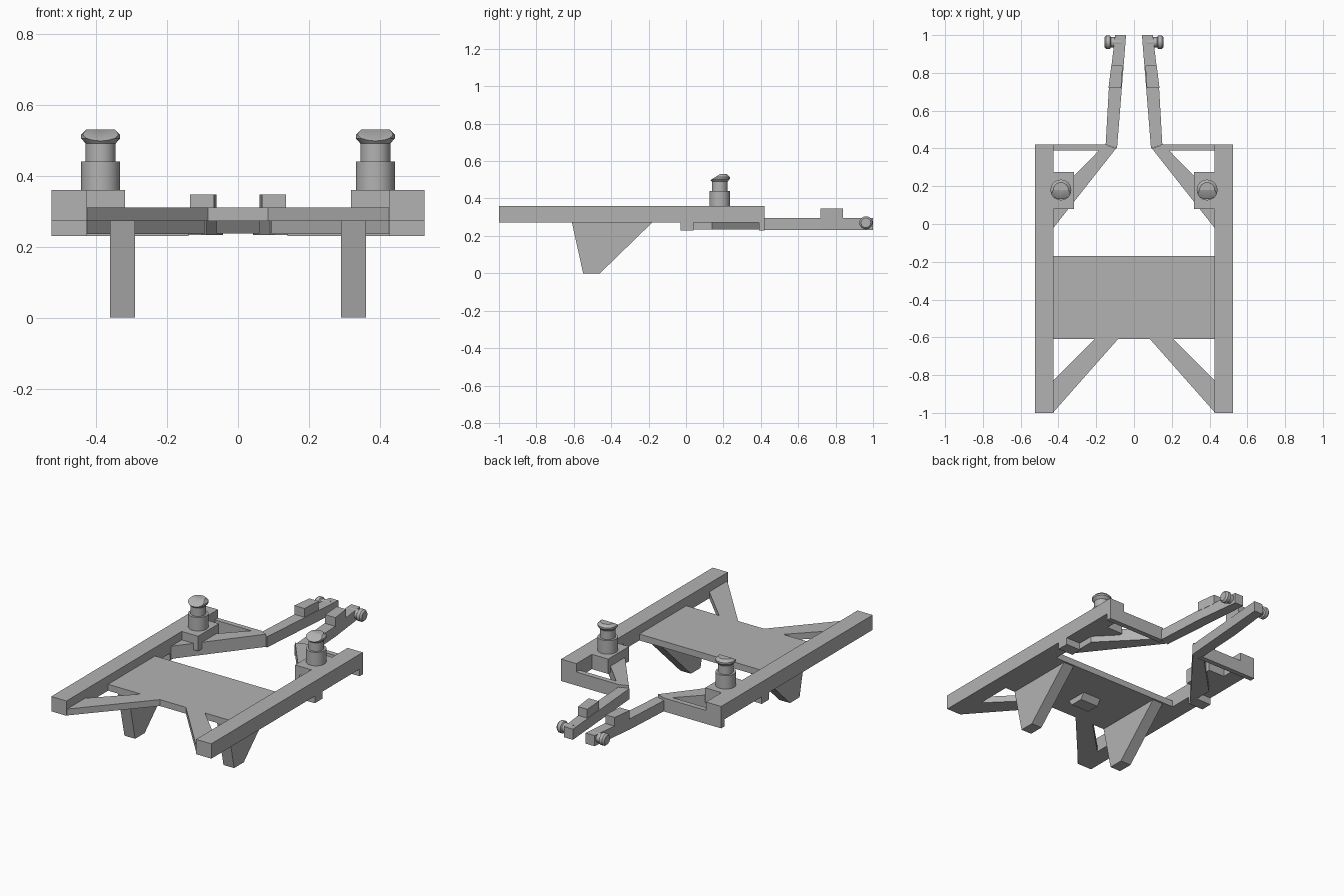
import bpy, bmesh, math
from mathutils import Vector, Matrix

cube = bpy.data.objects.get("Cube")
if cube:
    bpy.data.objects.remove(cube)

grey = bpy.data.materials.new("plain grey")
grey.use_nodes = True
colour = (0.45, 0.45, 0.45, 1)
grey.diffuse_color = colour
grey.node_tree.nodes["Principled BSDF"].inputs["Base Color"].default_value = colour


def finish(name, bm, mirror=True, smooth=False):
    bmesh.ops.recalc_face_normals(bm, faces=bm.faces)
    mesh = bpy.data.meshes.new(name)
    bm.to_mesh(mesh)
    bm.free()
    mesh.materials.append(grey)
    ob = bpy.data.objects.new(name, mesh)
    bpy.context.collection.objects.link(ob)
    if mirror:
        mod = ob.modifiers.new("Mirror", "MIRROR")
        mod.use_mirror_merge = False
    if smooth:
        bpy.ops.object.select_all(action="DESELECT")
        ob.select_set(True)
        bpy.context.view_layer.objects.active = ob
        bpy.ops.object.shade_smooth_by_angle(angle=math.radians(35))
    return ob


def prism(name, outline, low, high, axis="z", mirror=True):
    """Extrude an outline: (x, y) along z, or (y, z) along x."""
    bm = bmesh.new()
    if axis == "z":
        points, move = [(a, b, low) for a, b in outline], (0, 0, high - low)
    else:
        points, move = [(low, a, b) for a, b in outline], (high - low, 0, 0)
    face = bm.faces.new([bm.verts.new(p) for p in points])
    out = bmesh.ops.extrude_face_region(bm, geom=[face])
    verts = [v for v in out["geom"] if isinstance(v, bmesh.types.BMVert)]
    bmesh.ops.translate(bm, verts=verts, vec=move)
    return finish(name, bm, mirror)


def box(name, x, y, z, mirror=True):
    outline = [(x[0], y[0]), (x[1], y[0]), (x[1], y[1]), (x[0], y[1])]
    return prism(name, outline, z[0], z[1], "z", mirror)


def lathe(profile, centre, turn=Matrix(), sides=24):
    """Spin a (radius, height) profile about a local z axis."""
    bm = bmesh.new()
    verts = [bm.verts.new((r, 0, h)) for r, h in profile]
    edges = [bm.edges.new(pair) for pair in zip(verts, verts[1:])]
    bmesh.ops.spin(bm, geom=verts + edges, cent=(0, 0, 0), axis=(0, 0, 1),
                   angle=math.tau, steps=sides)
    bmesh.ops.remove_doubles(bm, verts=bm.verts, dist=0.0005)
    bmesh.ops.transform(bm, verts=bm.verts, matrix=Matrix.Translation(centre) @ turn)
    return bm


# Side rails with their lower pads
RAIL = (0.425, 0.525)
box("side_rail", RAIL, (-1, 0.42), (0.272, 0.36))
box("front_rail_pad", RAIL, (-0.03, 0.04), (0.23, 0.272))
box("rear_rail_pad", RAIL, (0.39, 0.42), (0.23, 0.272))

# Centre deck with the nub beneath it
box("deck", (-0.43, 0.43), (-0.61, -0.17), (0.272, 0.31), mirror=False)
prism("deck_nub", [(-0.5, 0.28), (-0.36, 0.28), (-0.39, 0.237), (-0.47, 0.237)],
      -0.06, 0.06, "x", mirror=False)

# Tapered legs
prism("leg", [(-0.61, 0.272), (-0.18, 0.272), (-0.46, 0), (-0.55, 0)], 0.29, 0.36, "x")

# Diagonal braces and the rear crossbars
prism("front_brace", [(0.43, -1), (0.43, -0.83), (0.21, -0.61), (0.085, -0.61)], 0.272, 0.31)
prism("rear_brace", [(0.43, -0.025), (0.43, 0.14), (0.175, 0.4), (0.15, 0.42), (0.095, 0.4)],
      0.235, 0.31)
box("rear_crossbar", (0.14, 0.43), (0.39, 0.42), (0.23, 0.31))

# Tapering rear arms, each with a raised block and a side pin
prism("rear_arm", [(0.09, 0.4), (0.15, 0.42), (0.133, 0.72), (0.1, 1), (0.042, 1)], 0.232, 0.295)
prism("arm_block", [(0.068, 0.72), (0.135, 0.72), (0.12, 0.84), (0.06, 0.84)], 0.29, 0.347)
pin = [(0, -0.03), (0.027, -0.03), (0.027, 0.025), (0.035, 0.03),
       (0.035, 0.05), (0.026, 0.06), (0, 0.06)]
finish("arm_pin", lathe(pin, (0.097, 0.962, 0.27), Matrix.Rotation(math.pi / 2, 4, "Y")), smooth=True)

# Peg mounts and stepped pegs
box("peg_mount", (0.318, 0.43), (0.08, 0.275), (0.272, 0.36))
PEG = (0.387, 0.18, 0)
stem = [(0, 0.35), (0.055, 0.35), (0.055, 0.44), (0.042, 0.44), (0.042, 0.495), (0, 0.495)]
finish("peg_stem", lathe(stem, PEG), smooth=True)

# Peg heads with a sloping cut on the front
head = [(0, 0.49), (0.042, 0.49), (0.055, 0.505), (0.055, 0.515), (0.04, 0.53), (0, 0.53)]
bm = lathe(head, PEG)
cut = bmesh.ops.bisect_plane(bm, geom=bm.verts[:] + bm.edges[:] + bm.faces[:],
                             plane_co=Vector((0, 0.18, 0.53)),
                             plane_no=Vector((0, -0.55, 0.83)), clear_outer=True)
rim = [e for e in cut["geom_cut"] if isinstance(e, bmesh.types.BMEdge)]
bmesh.ops.holes_fill(bm, edges=rim, sides=0)
finish("peg_head", bm, smooth=True)
